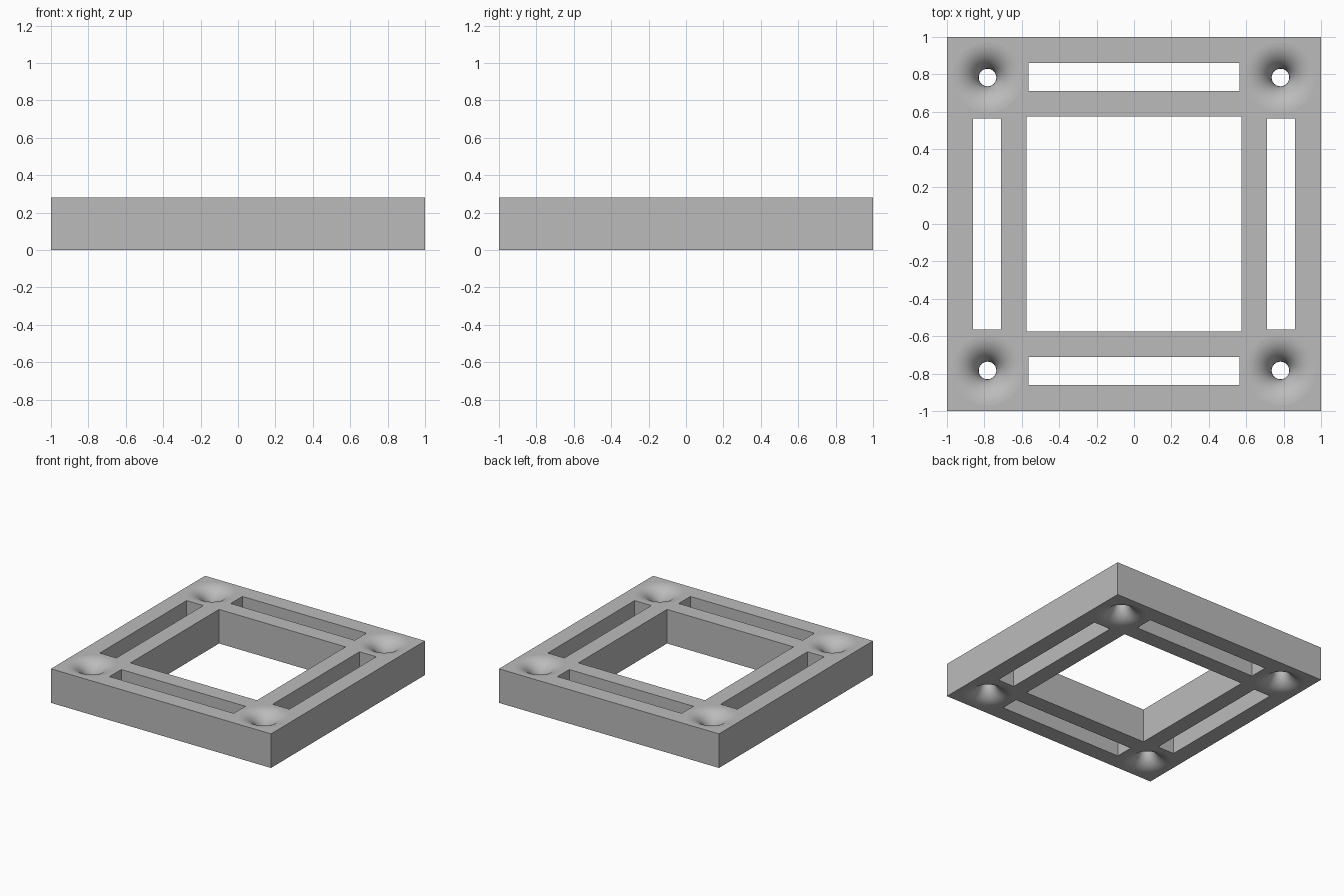
import bpy, bmesh
from math import sin, cos, pi

HEIGHT = 0.28
THROAT = 0.047          # narrowest radius of a corner hole
FLARE = HEIGHT / 2      # radius of the rounded hole wall
HOLE_POS = 0.783
SIDES = 64
ARC_STEPS = 24

cube = bpy.data.objects.get("Cube")
if cube:
    bpy.data.objects.remove(cube, do_unlink=True)

grey = bpy.data.materials.new("plain grey")
grey.use_nodes = True
colour = (0.5, 0.5, 0.5, 1)
grey.diffuse_color = colour
grey.node_tree.nodes["Principled BSDF"].inputs["Base Color"].default_value = colour

bm = bmesh.new()
bottom_edges, top_edges = [], []


def loft(rings, smooth=False):
    """Wall through rings of points, remembering its bottom and top rims."""
    rows = [[bm.verts.new(p) for p in ring] for ring in rings]
    n = len(rows[0])
    for low, high in zip(rows, rows[1:]):
        for i in range(n):
            j = (i + 1) % n
            face = bm.faces.new((low[i], low[j], high[j], high[i]))
            face.smooth = smooth
    for row, rim in ((rows[0], bottom_edges), (rows[-1], top_edges)):
        rim += [bm.edges.get((row[i], row[(i + 1) % n])) for i in range(n)]


def rectangle(x0, x1, y0, y1):
    corners = [(x0, y0), (x1, y0), (x1, y1), (x0, y1)]
    loft([[(x, y, z) for x, y in corners] for z in (0, HEIGHT)])


def flared_hole(cx, cy):
    rings = []
    for k in range(ARC_STEPS + 1):
        a = pi * (k / ARC_STEPS - 0.5)
        r = THROAT + FLARE * (1 - cos(a))
        z = FLARE * (1 + sin(a))
        rings.append([(cx + r * cos(2 * pi * i / SIDES),
                       cy + r * sin(2 * pi * i / SIDES), z)
                      for i in range(SIDES)])
    loft(rings, smooth=True)


# Outer walls and the square opening
rectangle(-1, 1, -1, 1)
rectangle(-0.575, 0.575, -0.575, 0.575)

# Four slots, one along each side
for inner, outer in ((0.71, 0.862), (-0.862, -0.71)):
    rectangle(-0.564, 0.564, inner, outer)
    rectangle(inner, outer, -0.564, 0.564)

# Corner holes flared towards both faces
for sx in (-1, 1):
    for sy in (-1, 1):
        flared_hole(sx * HOLE_POS, sy * HOLE_POS)

# Flat top and bottom
for rim, direction in ((bottom_edges, -1), (top_edges, 1)):
    bmesh.ops.triangle_fill(bm, use_beauty=True, use_dissolve=False,
                            edges=rim, normal=(0, 0, direction))
bmesh.ops.recalc_face_normals(bm, faces=bm.faces[:])

mesh = bpy.data.meshes.new("slotted_frame")
bm.to_mesh(mesh)
bm.free()
mesh.materials.append(grey)
frame = bpy.data.objects.new("slotted_frame", mesh)
bpy.context.collection.objects.link(frame)
